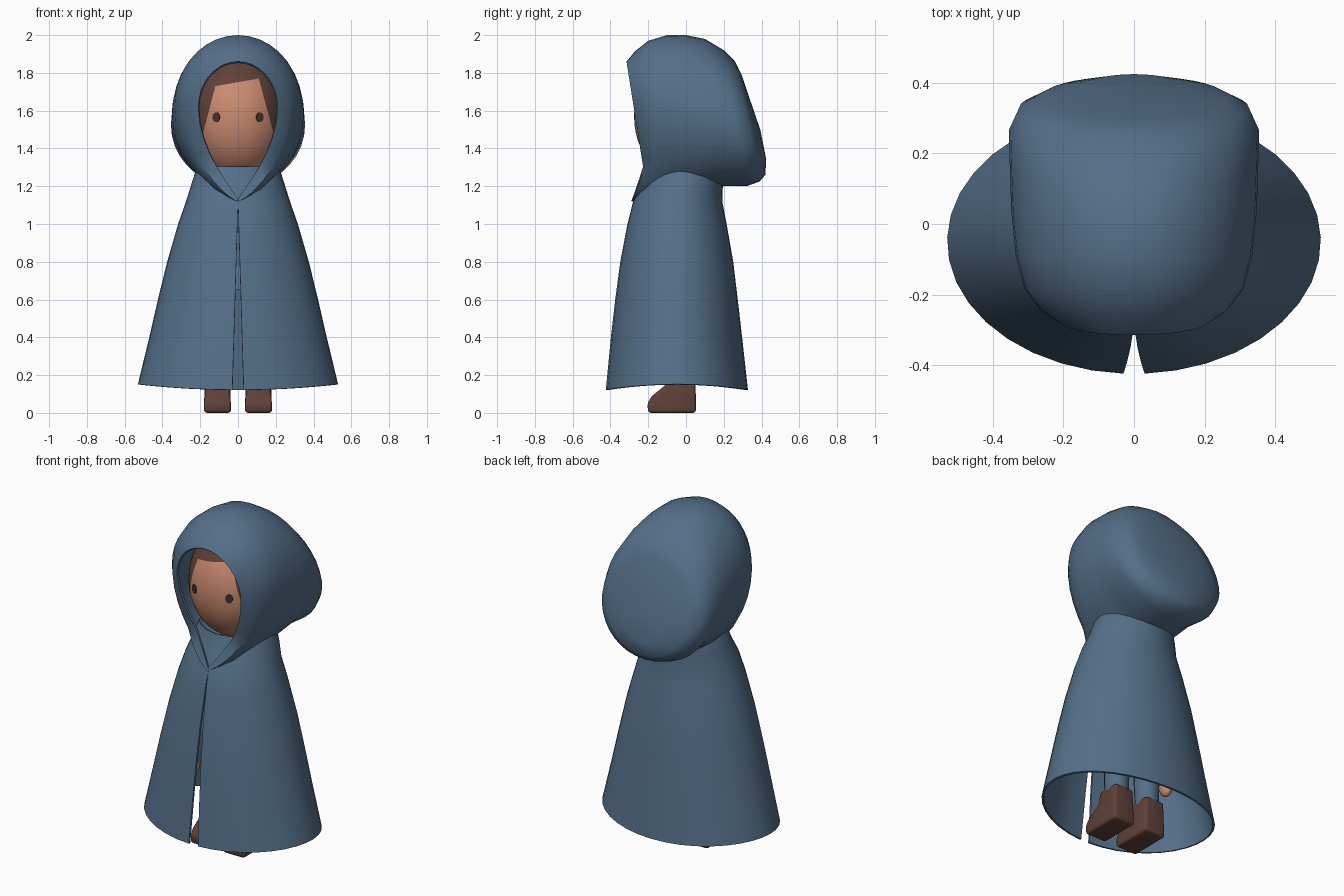
import bpy, bmesh, math
from mathutils import Vector, Matrix

if "Cube" in bpy.data.objects:
    bpy.data.objects.remove(bpy.data.objects["Cube"])


def material(name, rgb):
    m = bpy.data.materials.new(name)
    m.diffuse_color = (*rgb, 1)
    m.use_nodes = True
    m.node_tree.nodes["Principled BSDF"].inputs["Base Color"].default_value = m.diffuse_color
    return m


BLUE = material("blue_cloth", (0.089, 0.160, 0.250))
SKIN = material("skin", (0.60, 0.26, 0.165))
BROWN = material("brown_leather_and_hair", (0.115, 0.053, 0.040))
DARK = material("dark_eyes", (0.065, 0.032, 0.026))


def finish(name, bm, mats, thick=0, angle=40, mirror=False, bevel=0):
    """Turn a bmesh into a shaded object, applying its modifiers."""
    bmesh.ops.recalc_face_normals(bm, faces=bm.faces)
    mesh = bpy.data.meshes.new(name)
    bm.to_mesh(mesh)
    bm.free()
    for m in mats:
        mesh.materials.append(m)
    ob = bpy.data.objects.new(name, mesh)
    bpy.context.collection.objects.link(ob)
    if thick:
        mod = ob.modifiers.new("Thickness", 'SOLIDIFY')
        mod.thickness, mod.offset = thick, -1
    if bevel:
        mod = ob.modifiers.new("Bevel", 'BEVEL')
        mod.width, mod.segments = bevel, 3
    if mirror:
        ob.modifiers.new("Mirror", 'MIRROR').use_mirror_merge = False
    bpy.ops.object.select_all(action='DESELECT')
    ob.select_set(True)
    bpy.context.view_layer.objects.active = ob
    for mod in list(ob.modifiers):
        bpy.ops.object.modifier_apply(modifier=mod.name)
    bpy.ops.object.shade_smooth_by_angle(angle=math.radians(angle))
    return ob


def loft(rings, closed=True):
    """Skin a list of equally long point rings with quads."""
    bm = bmesh.new()
    grid = [[bm.verts.new(p) for p in r] for r in rings]
    n = len(rings[0])
    for a, b in zip(grid, grid[1:]):
        for i in range(n if closed else n - 1):
            j = (i + 1) % n
            bm.faces.new((a[i], a[j], b[j], b[i]))
    bmesh.ops.remove_doubles(bm, verts=bm.verts, dist=0.0005)
    return bm


def tube(name, a, b, ra, rb, mat):
    """Mirrored round limb between two points."""
    a, b = Vector(a), Vector(b)
    d = b - a
    bm = bmesh.new()
    mat4 = Matrix.Translation((a + b) / 2) @ d.to_track_quat('Z', 'Y').to_matrix().to_4x4()
    bmesh.ops.create_cone(bm, cap_ends=True, segments=16, radius1=ra, radius2=rb,
                          depth=d.length, matrix=mat4)
    return finish(name, bm, [mat], mirror=True)


# Cloak: height, half width, front y, back y; split at the front
cloak_rows = [(0.122, 0.53, -0.425, 0.328), (0.4, 0.47, -0.398, 0.297),
              (0.6, 0.424, -0.375, 0.274), (0.8, 0.375, -0.348, 0.25),
              (1.0, 0.317, -0.31, 0.215), (1.12, 0.275, -0.28, 0.192),
              (1.2, 0.25, -0.238, 0.195), (1.27, 0.228, -0.212, 0.19),
              (1.305, 0.21, -0.20, 0.18)]
SEG = 36
rings = []
for k, (z, w, yf, yb) in enumerate(cloak_rows):
    gap = math.asin(0.03 * max(0, 1.12 - z) / w)
    ring = []
    for i in range(SEG + 1):
        t = gap + (2 * math.pi - 2 * gap) * i / SEG
        lift = 0.03 * math.sin(t) ** 2 if k == 0 else 0
        ring.append((w * math.sin(t), (yf + yb) / 2 - (yb - yf) / 2 * math.cos(t), z + lift))
    rings.append(ring)
finish("cloak", loft(rings, closed=False), [BLUE], thick=0.012)

# Hood: top y, top z, bottom y, bottom z, half width, lower taper, widest level
hood_rows = [(-0.315, 1.86, -0.20, 1.13, 0.21, 2.3, 0.67),
             (-0.27, 1.915, -0.20, 1.12, 0.265, 1.5, 0.62),
             (-0.20, 1.97, -0.16, 1.12, 0.31, 1.3, 0.60),
             (-0.10, 2.00, -0.08, 1.15, 0.335, 1.1, 0.56),
             (0.00, 2.00, 0.07, 1.17, 0.348, 1.0, 0.50),
             (0.10, 1.98, 0.20, 1.20, 0.352, 1.0, 0.46),
             (0.20, 1.92, 0.32, 1.20, 0.355, 0.95, 0.45),
             (0.26, 1.86, 0.39, 1.225, 0.325, 0.95, 0.45),
             (0.295, 1.79, 0.42, 1.26, 0.26, 1.0, 0.46),
             (0.335, 1.67, 0.425, 1.34, 0.15, 1.0, 0.48),
             (0.393, 1.50, 0.393, 1.50, 0.0, 1.0, 0.5)]
rings = []
for k, (ty, tz, by, bz, w, p, c) in enumerate(hood_rows):
    zc = bz + c * (tz - bz)
    ring = []
    for i in range(SEG):
        t = 2 * math.pi * i / SEG
        s, co = math.sin(t), math.cos(t)
        z = zc + co * ((tz - zc) if co > 0 else (zc - bz))
        x = math.copysign(w * abs(s) ** (p if co < 0 else 1), s)
        y = ty + (by - ty) * (tz - z) / max(tz - bz, 1e-6)
        if k < 3:  # front folds flare forward at the throat
            y -= 0.5 * max(0, 1.3 - z)
        ring.append((x, y, z))
    rings.append(ring)
finish("hood", loft(rings), [BLUE], thick=0.012, angle=50)

# Head: skin inside three straight hairline cuts, hair elsewhere
HC, HR = Vector((0, -0.02, 1.57)), Vector((0.26, 0.255, 0.33))
bm = bmesh.new()
bmesh.ops.create_uvsphere(bm, u_segments=40, v_segments=24, radius=1,
                          matrix=Matrix.Translation(HC) @ Matrix.Diagonal((*HR, 1)))
cuts = [(Vector((-0.12, 0, 1.73)), Vector((-0.04, 0, 0.23))),
        (Vector((-0.12, 0, 1.73)), Vector((-0.23, 0, 0.06))),
        (Vector((0.11, 0, 1.77)), Vector((0.24, 0, 0.065)))]
for co, no in cuts:
    bmesh.ops.bisect_plane(bm, geom=bm.verts[:] + bm.edges[:] + bm.faces[:],
                           plane_co=co, plane_no=no)
for f in bm.faces:
    m = f.calc_center_median()
    inside = m.y < HC.y and all((m - co).dot(no) < 0 for co, no in cuts)
    f.material_index = 0 if inside else 1
finish("head", bm, [SKIN, BROWN])

# Eyes: thin oval plates on the face
ex, ez = 0.115, 1.565
ey = -HR.y * math.sqrt(1 - (ex / HR.x) ** 2)
normal = Vector((ex / HR.x ** 2, ey / HR.y ** 2, 0)).normalized()
bm = bmesh.new()
bmesh.ops.create_cone(bm, cap_ends=True, segments=16, radius1=1, radius2=1, depth=0.009,
                      matrix=Matrix.Translation((ex, HC.y + ey, ez))
                      @ normal.to_track_quat('Z', 'Y').to_matrix().to_4x4()
                      @ Matrix.Diagonal((0.021, 0.026, 1, 1)))
finish("eyes", bm, [DARK], mirror=True)

# Tunic under the cloak
rings = []
for z, w, d in [(0.65, 0.22, 0.15), (0.9, 0.19, 0.13), (1.12, 0.17, 0.12), (1.24, 0.07, 0.07)]:
    rings.append([(w * math.cos(a), -0.03 + d * math.sin(a), z)
                  for a in (2 * math.pi * i / 24 for i in range(24))])
bm = loft(rings)
bmesh.ops.holes_fill(bm, edges=bm.edges[:], sides=0)
finish("tunic", bm, [BLUE])

# Limbs
tube("trouser_legs", (0.108, -0.02, 0.19), (0.10, -0.02, 0.72), 0.066, 0.08, BLUE)
tube("sleeves", (0.26, -0.04, 0.44), (0.15, -0.02, 1.12), 0.06, 0.055, BLUE)

# Hands
bm = bmesh.new()
bmesh.ops.create_uvsphere(bm, u_segments=16, v_segments=10, radius=1,
                          matrix=Matrix.Translation((0.265, -0.045, 0.40))
                          @ Matrix.Diagonal((0.035, 0.045, 0.065, 1)))
finish("hands", bm, [SKIN], mirror=True)

# Boots: side profile extruded across the foot
profile = [(-0.2, 0), (0.053, 0), (0.05, 0.22), (-0.085, 0.22),
           (-0.105, 0.15), (-0.18, 0.09), (-0.205, 0.05)]
bm = bmesh.new()
face = bm.faces.new([bm.verts.new((0.037, y, z)) for y, z in profile])
ext = bmesh.ops.extrude_face_region(bm, geom=[face])
for v in ext["geom"]:
    if isinstance(v, bmesh.types.BMVert):
        v.co.x = 0.18
for v in bm.verts:  # narrower ankle
    if v.co.z > 0.12:
        v.co.x = 0.1085 + (v.co.x - 0.1085) * 0.9
finish("boots", bm, [BROWN], mirror=True, bevel=0.016)
